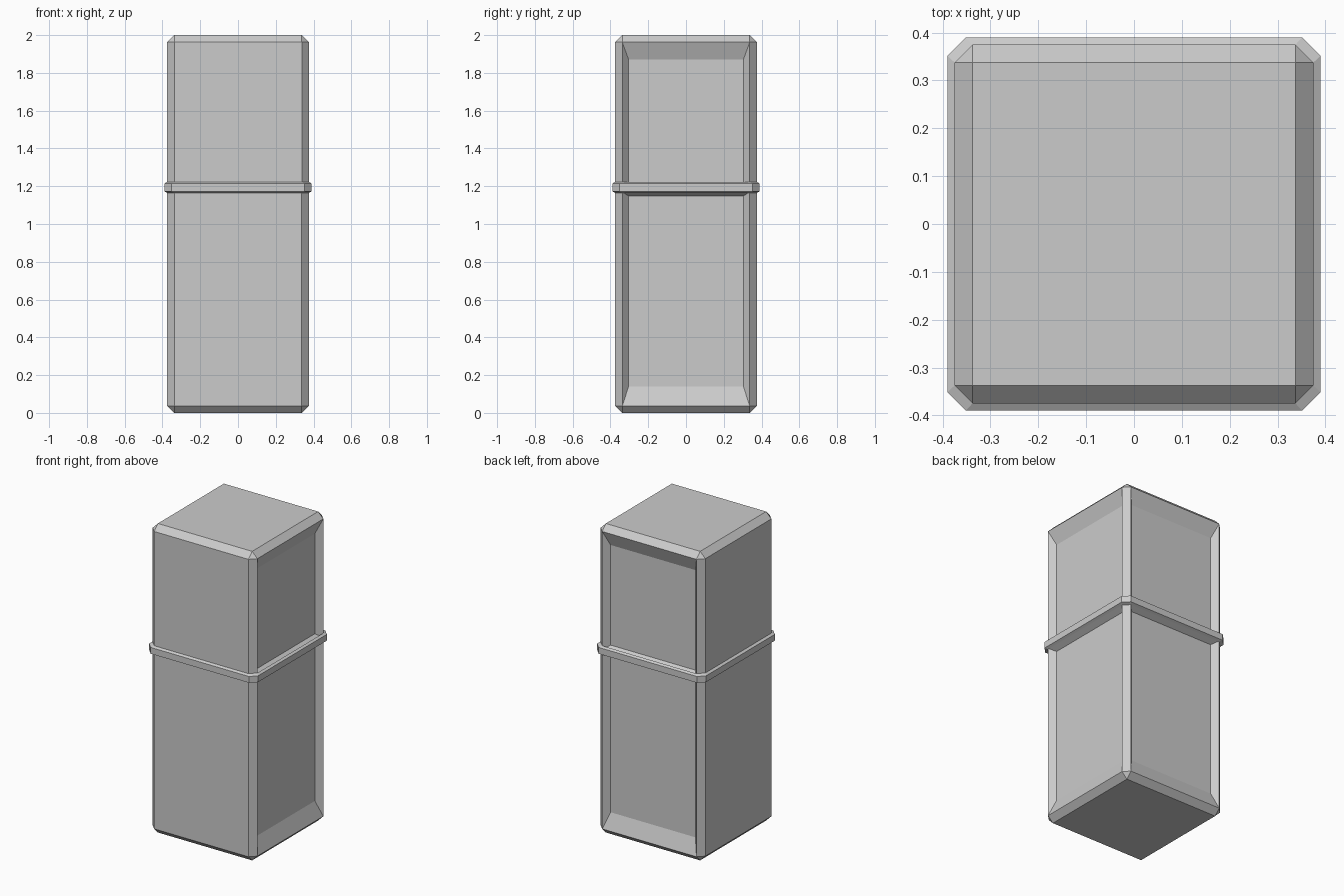
import bpy, bmesh
from mathutils import Vector

if "Cube" in bpy.data.objects:
    bpy.data.objects.remove(bpy.data.objects["Cube"])

HALF, HEIGHT, CH = 0.375, 2.0, 0.0375
DEPTH = 0.0375
# Panels: outer bottom, outer top, inner bottom, inner top
PANELS = [(CH, 1.17, 0.14, 1.148), (1.195, HEIGHT - CH, 1.222, 1.87)]


def finish(bm, name):
    bmesh.ops.recalc_face_normals(bm, faces=bm.faces)
    mesh = bpy.data.meshes.new(name)
    bm.to_mesh(mesh)
    bm.free()
    obj = bpy.data.objects.new(name, mesh)
    bpy.context.collection.objects.link(obj)
    return obj


def octagon(bm, half, corner, z):
    pts = [(corner, -half), (half, -corner), (half, corner), (corner, half),
           (-corner, half), (-half, corner), (-half, -corner), (-corner, -half)]
    return [bm.verts.new((x, y, z)) for x, y in pts]


# Chamfered body
bm = bmesh.new()
bmesh.ops.create_cube(bm, size=1)
for v in bm.verts:
    v.co = Vector((v.co.x * 2 * HALF, v.co.y * 2 * HALF, (v.co.z + 0.5) * HEIGHT))
bmesh.ops.bevel(bm, geom=bm.edges[:], offset=CH, segments=1, affect='EDGES')
bmesh.ops.recalc_face_normals(bm, faces=bm.faces)

# Split at the seam so each recessed side has an upper and lower panel
for z in (PANELS[0][1], PANELS[1][0]):
    bmesh.ops.bisect_plane(bm, geom=bm.verts[:] + bm.edges[:] + bm.faces[:],
                           plane_co=(0, 0, z), plane_no=(0, 0, 1))

# Sloped recesses on the right and back
for axis in (0, 1):
    for z0, z1, in0, in1 in PANELS:
        mid = (z0 + z1) / 2
        face = next(f for f in bm.faces if f.normal[axis] > 0.99
                    and abs(f.calc_center_median().z - mid) < 0.05)
        new = bmesh.ops.extrude_discrete_faces(bm, faces=[face])['faces'][0]
        for v in new.verts:
            side = 1 - axis
            v.co[axis] -= DEPTH
            v.co[side] -= 0.034 * (1 if v.co[side] > 0 else -1)
            v.co.z = in0 if v.co.z < mid else in1
        bm.normal_update()
finish(bm, "body")

# Thin chamfered band around the seam
bm = bmesh.new()
profile = [(0.375, 0.3375, 1.165), (0.39, 0.352, 1.173),
           (0.39, 0.352, 1.214), (0.375, 0.3375, 1.223)]
loops = [octagon(bm, *p) for p in profile]
for a, b in zip(loops, loops[1:]):
    for i in range(8):
        j = (i + 1) % 8
        bm.faces.new((a[i], a[j], b[j], b[i]))
finish(bm, "seam_band")
